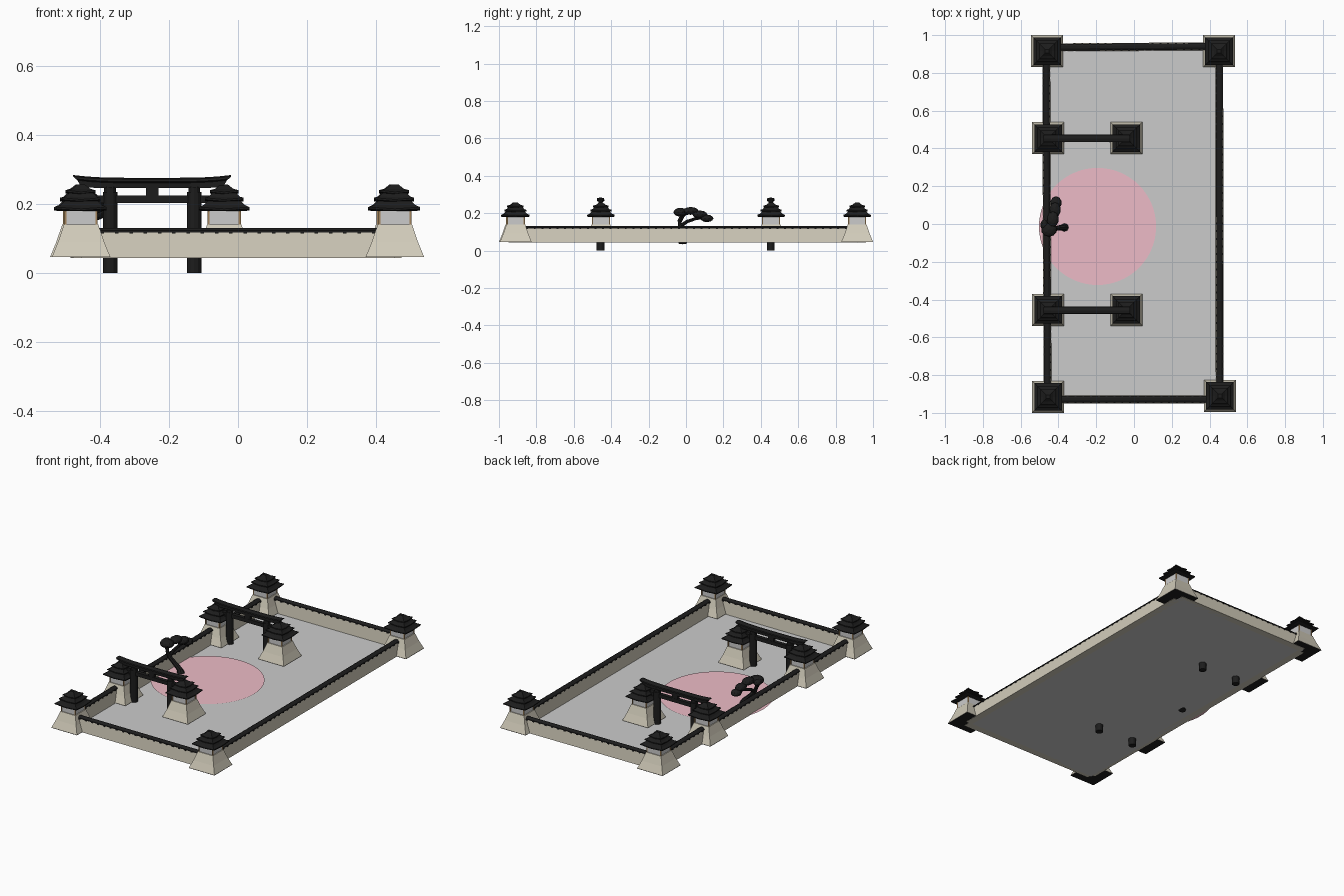
import bpy, bmesh, math
from mathutils import Vector

if "Cube" in bpy.data.objects:
    bpy.data.objects.remove(bpy.data.objects["Cube"])


def mat(name, r, g, b):
    m = bpy.data.materials.new(name)
    m.diffuse_color = (r, g, b, 1)
    m.use_nodes = True
    m.node_tree.nodes["Principled BSDF"].inputs["Base Color"].default_value = m.diffuse_color
    return m


BLACK = mat("black_lacquer", 0.012, 0.012, 0.012)
STONE = mat("stone", 0.64, 0.60, 0.49)
PINK = mat("pink", 0.85, 0.50, 0.57)
WOOD = mat("brown_wood", 0.35, 0.22, 0.10)


def finish(name, bm, material=None, loc=(0, 0, 0)):
    bmesh.ops.recalc_face_normals(bm, faces=bm.faces)
    me = bpy.data.meshes.new(name)
    bm.to_mesh(me)
    bm.free()
    if material:
        me.materials.append(material)
    ob = bpy.data.objects.new(name, me)
    ob.location = loc
    bpy.context.collection.objects.link(ob)
    return ob


def skin(bm, rings, caps=True):
    rows = [[bm.verts.new(p) for p in ring] for ring in rings]
    n = len(rows[0])
    for a, b in zip(rows, rows[1:]):
        for i in range(n):
            j = (i + 1) % n
            bm.faces.new((a[i], a[j], b[j], b[i]))
    if caps:
        bm.faces.new(rows[0][::-1])
        bm.faces.new(rows[-1])


def square(h, z, lift=0):
    # Square ring with midpoints, so that corners can turn up
    pts = [(-1, -1), (0, -1), (1, -1), (1, 0), (1, 1), (0, 1), (-1, 1), (-1, 0)]
    return [(x * h, y * h, z + (lift if x and y else 0)) for x, y in pts]


def add_box(bm, x0, x1, y0, y1, z0, z1):
    skin(bm, [[(x0, y0, z), (x1, y0, z), (x1, y1, z), (x0, y1, z)] for z in (z0, z1)])


def tube(bm, pts, radii, sides=8):
    pts = [Vector(p) for p in pts]
    rings = []
    for i, p in enumerate(pts):
        d = pts[min(i + 1, len(pts) - 1)] - pts[max(i - 1, 0)]
        q = d.to_track_quat('Z', 'Y')
        rings.append([p + q @ Vector((math.cos(a) * radii[i], math.sin(a) * radii[i], 0))
                      for a in [k * math.tau / sides for k in range(sides)]])
    skin(bm, rings)


# Courtyard floor and pink circle
bm = bmesh.new()
bm.faces.new([bm.verts.new(p) for p in ((-.465, -.93, .043), (.452, -.93, .043),
                                        (.452, .94, .043), (-.465, .94, .043))])
finish("courtyard_floor", bm)
bm = bmesh.new()
bmesh.ops.create_circle(bm, cap_ends=True, radius=.31, segments=64)
finish("floor_circle", bm, PINK, (-.193, -.013, .047))


# Towers: stone base, storey, corner posts and a three tier roof
def tower_parts():
    parts = []
    bm = bmesh.new()
    skin(bm, [square(.085, .046), square(.067, .09), square(.05, .14)])
    parts.append(("tower_base", bm, STONE))
    bm = bmesh.new()
    bm.faces.new([bm.verts.new(p) for p in square(.085, .0445)])
    parts.append(("tower_footing", bm, BLACK))
    bm = bmesh.new()
    skin(bm, [square(.045, .138), square(.045, .188)])
    parts.append(("tower_storey", bm, None))
    bm = bmesh.new()
    for sx in (-.045, .045):
        for sy in (-.045, .045):
            add_box(bm, sx - .003, sx + .003, sy - .003, sy + .003, .138, .188)
    parts.append(("tower_posts", bm, WOOD))
    bm = bmesh.new()
    for h0, h1, z0, z1 in ((.073, .046, .180, .211), (.056, .034, .207, .233),
                           (.041, .010, .229, .257)):
        skin(bm, [square(h0 - .012, z0), square(h0, z0 + .001, .005),
                  square(h0, z0 + .006, .005),
                  square((h0 + h1) / 2, z0 + (z1 - z0) * .52, .001), square(h1, z1)])
    parts.append(("tower_roof", bm, BLACK))
    return parts


SPOTS = [(-.46, .915), (.45, .915), (-.455, -.915), (.455, -.91),
         (-.455, .455), (-.04, .455), (-.455, -.455), (-.04, -.455)]
for name, bm, material in tower_parts():
    first = finish(name, bm, material, (*SPOTS[0], 0))
    for x, y in SPOTS[1:]:
        ob = first.copy()
        ob.location = (x, y, 0)
        bpy.context.collection.objects.link(ob)


# Perimeter walls, tapered, with a black tiled coping
def wall(name, a, b):
    a, b = Vector((*a, 0)), Vector((*b, 0))
    d = (b - a).normalized()
    n = Vector((-d.y, d.x, 0))

    def section(prof):
        bm = bmesh.new()
        skin(bm, [[p + n * s + Vector((0, 0, z)) for s, z in prof] for p in (a, b)])
        return bm

    finish(name, section([(-.021, .043), (.021, .043), (.013, .12), (-.013, .12)]), STONE)
    bm = section([(-.017, .118), (.017, .118), (.017, .123), (.006, .13),
                  (-.006, .13), (-.017, .123)])
    count = int((b - a).length / .04)
    for i in range(count):
        c = a + (b - a) * ((i + .5) / count)
        e = [c - d * .005 - n * .019, c + d * .005 - n * .019,
             c + d * .005 + n * .019, c - d * .005 + n * .019]
        skin(bm, [[p + Vector((0, 0, z)) for p in e] for z in (.114, .122)])
    finish(name + "_coping", bm, BLACK)


wall("wall_left", (-.465, .915), (-.458, -.915))
wall("wall_right", (.451, .915), (.454, -.91))
wall("wall_back", (-.46, .935), (.45, .941))
wall("wall_front", (-.455, -.928), (.455, -.928))

# Gateways: posts, tie beam, strut and flared top beam
for label, y in (("back", .453), ("front", -.457)):
    bm = bmesh.new()
    for x in (-.371, -.127):
        tube(bm, [(x, y, 0), (x, y, .235)], [.021, .021], 12)
        tube(bm, [(x, y, .23), (x, y, .25)], [.017, .017], 12)
    finish("gate_posts_" + label, bm, BLACK)
    bm = bmesh.new()
    add_box(bm, -.44, -.058, y - .011, y + .011, .203, .225)
    add_box(bm, -.267, -.231, y - .010, y + .010, .22, .25)
    finish("gate_tie_beam_" + label, bm, BLACK)
    bm = bmesh.new()
    rings = []
    for i in range(13):
        t = i / 6 - 1
        up = .008 * abs(t) ** 4
        rings.append([(-.249 + t * w, y + s, z + up * k) for s, z, w, k in
                      ((-.011, .246, .205, .3), (.011, .246, .205, .3), (.012, .261, .217, 1),
                       (.020, .265, .222, 1), (.018, .272, .229, 1), (0, .276, .229, 1),
                       (-.018, .272, .229, 1), (-.020, .265, .222, 1),
                       (-.012, .261, .217, 1))])
    skin(bm, rings)
    finish("gate_top_beam_" + label, bm, BLACK)

# Leaning tree: trunk with branches, roots and flattened foliage
bm = bmesh.new()
tube(bm, [(-.368, -.018, .04), (-.375, -.018, .065), (-.405, -.022, .095), (-.435, -.03, .13),
          (-.445, -.035, .16), (-.45, -.02, .2)], [.024, .016, .013, .012, .010, .006])
tube(bm, [(-.435, -.03, .13), (-.432, .005, .155), (-.425, .05, .17), (-.415, .1, .175)],
     [.010, .009, .008, .005])
tube(bm, [(-.442, -.032, .15), (-.465, -.02, .175), (-.475, 0, .2)], [.008, .007, .005])
finish("tree_trunk", bm, BLACK)
bm = bmesh.new()
for x, y, z, rx, ry, rz in ((-.45, -.03, .205, .042, .038, .024), (-.43, .025, .212, .032, .042, .021),
                            (-.418, .075, .192, .030, .04, .022), (-.413, .112, .172, .030, .035, .020),
                            (-.475, -.005, .205, .02, .03, .017)):
    made = bmesh.ops.create_icosphere(bm, subdivisions=2, radius=1)
    for v in made["verts"]:
        v.co = Vector((x + v.co.x * rx, y + v.co.y * ry, z + v.co.z * rz))
finish("tree_foliage", bm, BLACK)
